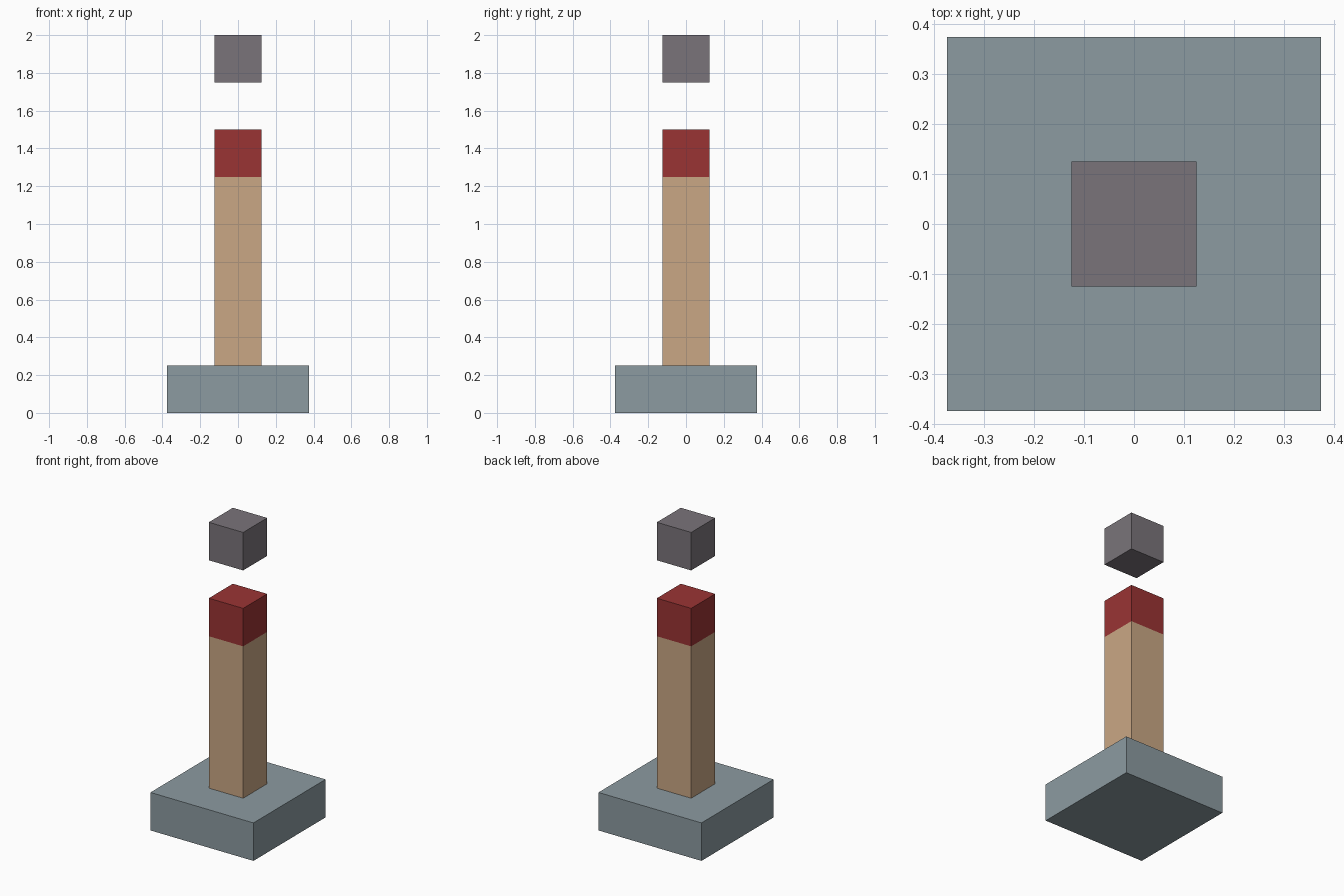
import bpy, bmesh
from mathutils import Matrix, Vector

if "Cube" in bpy.data.objects:
    bpy.data.objects.remove(bpy.data.objects["Cube"])


def material(name, rgb):
    """Flat material from 0-255 display colour, stored as linear."""
    lin = [c / 255 / 12.92 if c / 255 <= 0.04045 else ((c / 255 + 0.055) / 1.055) ** 2.4 for c in rgb]
    m = bpy.data.materials.new(name)
    m.diffuse_color = (*lin, 1)
    m.use_nodes = True
    m.node_tree.nodes["Principled BSDF"].inputs["Base Color"].default_value = m.diffuse_color
    return m


def box(name, width, z0, z1, *mats):
    """Square block centred on the z axis."""
    bm = bmesh.new()
    bmesh.ops.create_cube(bm, size=1, matrix=Matrix.Translation((0, 0, (z0 + z1) / 2))
                          @ Matrix.Diagonal((width, width, z1 - z0, 1)))
    me = bpy.data.meshes.new(name)
    for m in mats:
        me.materials.append(m)
    if len(mats) > 1:
        # cut the pillar and colour its top band
        bmesh.ops.bisect_plane(bm, geom=bm.verts[:] + bm.edges[:] + bm.faces[:],
                               plane_co=Vector((0, 0, 1.25)), plane_no=Vector((0, 0, 1)))
        for f in bm.faces:
            f.material_index = int(f.calc_center_median().z > 1.25)
    bm.to_mesh(me)
    bm.free()
    ob = bpy.data.objects.new(name, me)
    bpy.context.collection.objects.link(ob)
    return ob


stone = material("blue_grey_stone", (140, 155, 161))
wood = material("tan_wood", (202, 167, 133))
red = material("red_band", (154, 52, 52))
grey = material("purple_grey", (122, 116, 122))

box("base", 0.75, 0, 0.25, stone)
box("pillar", 0.25, 0.25, 1.5, wood, red)
box("floating_block", 0.25, 1.75, 2.0, grey)
